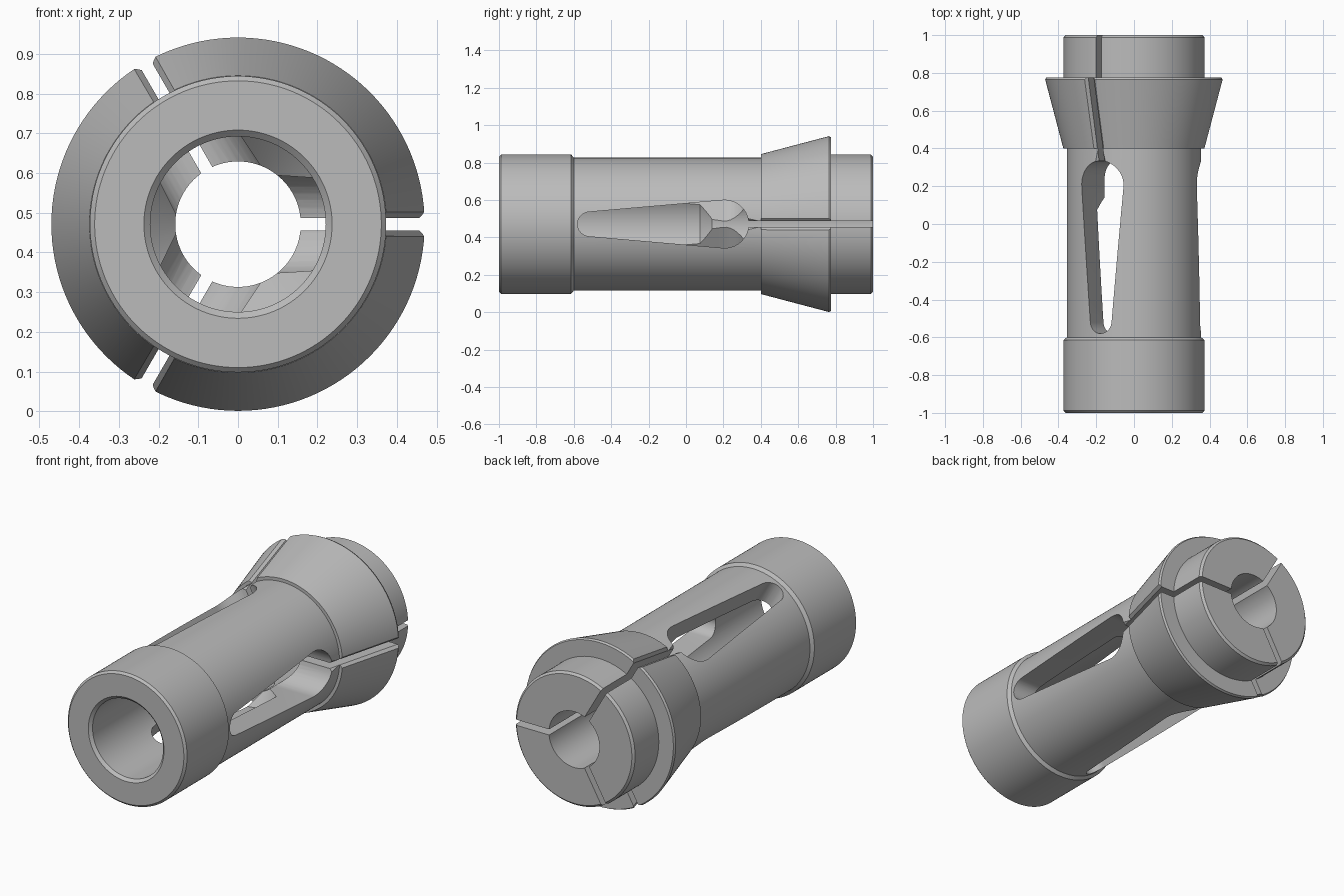
import bpy
import bmesh
from math import cos, sin, pi, asin, radians
from mathutils import Matrix, Vector

if "Cube" in bpy.data.objects:
    bpy.data.objects.remove(bpy.data.objects["Cube"])

AXIS_Z = 0.471
SEGMENTS = 128

steel = bpy.data.materials.new("satin_grey")
steel.use_nodes = True
grey = (0.5, 0.5, 0.5, 1)
steel.diffuse_color = grey
steel.node_tree.nodes["Principled BSDF"].inputs["Base Color"].default_value = grey


def make_object(name, bm):
    bmesh.ops.recalc_face_normals(bm, faces=bm.faces)
    mesh = bpy.data.meshes.new(name)
    bm.to_mesh(mesh)
    bm.free()
    mesh.materials.append(steel)
    obj = bpy.data.objects.new(name, mesh)
    bpy.context.collection.objects.link(obj)
    return obj


def lathe(name, profile):
    """Closed (y, radius) profile spun round the y axis."""
    bm = bmesh.new()
    rings = []
    for i in range(SEGMENTS):
        a = 2 * pi * i / SEGMENTS
        rings.append([bm.verts.new((r * cos(a), y, r * sin(a))) for y, r in profile])
    n = len(profile)
    for i in range(SEGMENTS):
        p, q = rings[i], rings[(i + 1) % SEGMENTS]
        for j in range(n):
            k = (j + 1) % n
            bm.faces.new((p[j], p[k], q[k], q[j]))
    return make_object(name, bm)


def loft(name, start, end, angle):
    """Prism between two matching outlines, turned about the y axis."""
    bm = bmesh.new()
    a = [bm.verts.new(p) for p in start]
    b = [bm.verts.new(p) for p in end]
    n = len(a)
    bm.faces.new(a)
    bm.faces.new(b[::-1])
    for i in range(n):
        j = (i + 1) % n
        bm.faces.new((a[i], b[i], b[j], a[j]))
    bm.transform(Matrix.Rotation(angle, 4, "Y"))
    cutter = make_object(name, bm)
    cutter.hide_render = True
    return cutter


def window_outline(x, y0, r0, y1, r1, steps=20):
    """Teardrop around a small and a large circle."""
    tilt = asin((r1 - r0) / (y1 - y0))
    points = []
    for yc, r, first, sweep in ((y1, r1, -pi / 2 - tilt, pi + 2 * tilt),
                                (y0, r0, pi / 2 + tilt, pi - 2 * tilt)):
        for i in range(steps + 1):
            t = first + sweep * i / steps
            points.append(Vector((x, yc + r * cos(t), r * sin(t))))
    return points


def slit_outline(x, half):
    return [(x, 0.27, -half), (x, 1.1, -half), (x, 1.1, half), (x, 0.27, half)]


def bevel_outline(y):
    """Trapezoid section that follows the slope of the cone."""
    r = 0.374 + 0.262 * (y - 0.4)
    return [(r - 0.016, y, -0.0155), (r + 0.03, y, -0.0615),
            (r + 0.03, y, 0.0615), (r - 0.016, y, 0.0155)]


# Collet body: outside from front to back, then the stepped bore
collet = lathe("collet_body", [
    (-1, 0.361), (-0.988, 0.373), (-0.615, 0.373), (-0.6, 0.356),
    (0.4, 0.356), (0.4, 0.374), (0.764, 0.47), (0.776, 0.464),
    (0.776, 0.373), (0.988, 0.373), (1, 0.361),
    (1, 0.158), (0.14, 0.158), (0.075, 0.221), (-0.985, 0.221), (-1, 0.237)])

# Three windows, each with a slit and bevelled slit edges on the cone
cutters = []
for i in range(3):
    angle = radians(120 * i)
    cutters += [
        loft("window_cutter", window_outline(0.05, -0.515, 0.065, 0.207, 0.128),
             window_outline(0.6, -0.515, 0.065, 0.207, 0.128), angle),
        loft("slit_cutter", slit_outline(0.06, 0.016), slit_outline(0.6, 0.016), angle),
        loft("bevel_cutter", bevel_outline(0.28), bevel_outline(0.9), angle)]

bpy.context.view_layer.objects.active = collet
for cutter in cutters:
    mod = collet.modifiers.new("cut", "BOOLEAN")
    mod.operation = "DIFFERENCE"
    mod.solver = "EXACT"
    mod.object = cutter
    bpy.ops.object.modifier_apply(modifier=mod.name)
    bpy.data.objects.remove(cutter)

# Rest the collet on the ground and shade it
collet.data.transform(Matrix.Translation((0, 0, AXIS_Z)))
bpy.ops.object.select_all(action="DESELECT")
collet.select_set(True)
bpy.ops.object.shade_smooth_by_angle(angle=radians(25))
